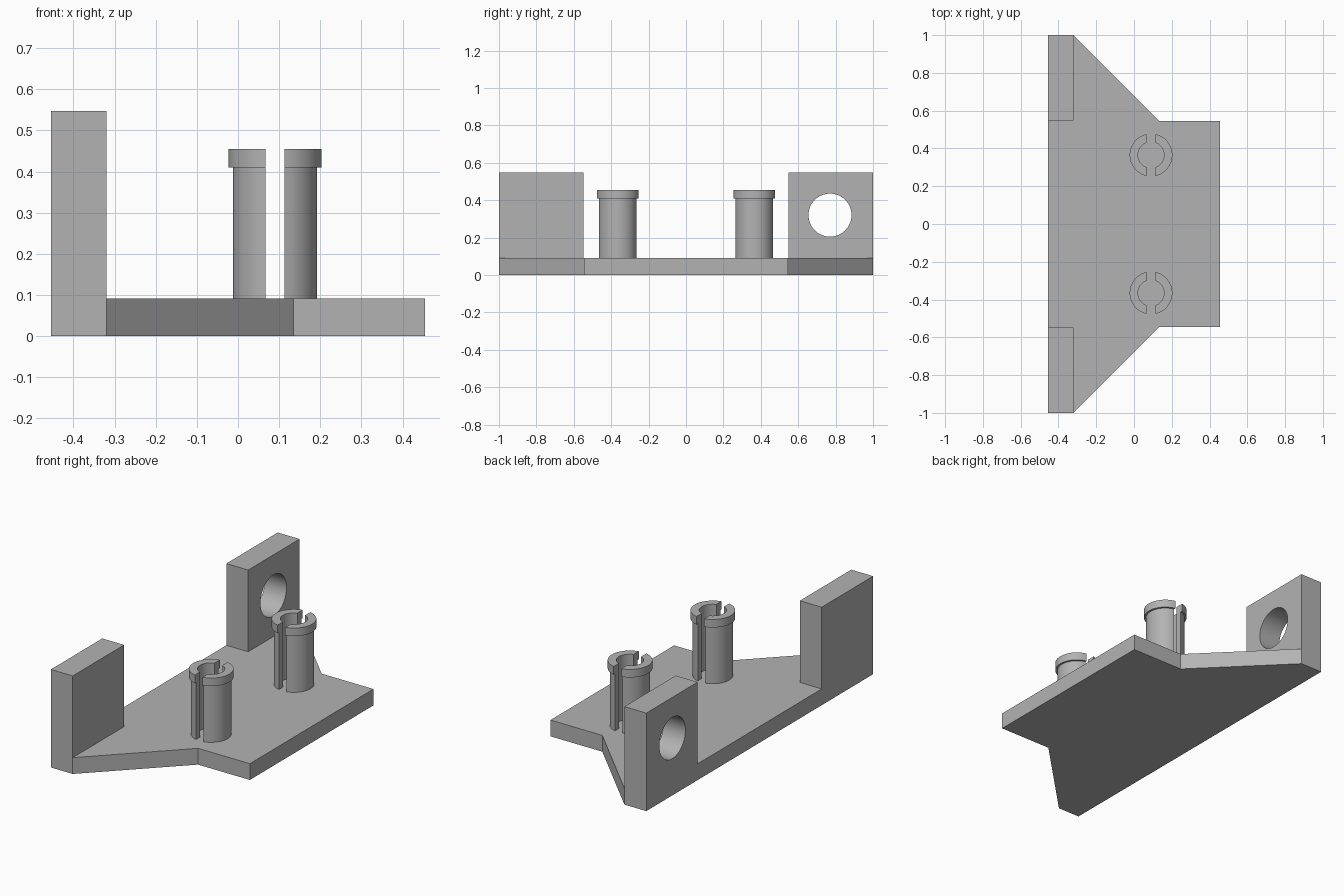
import bpy, bmesh, math
from mathutils import Matrix, Vector

cube = bpy.data.objects.get("Cube")
if cube:
    bpy.data.objects.remove(cube, do_unlink=True)

# Single plain grey material
grey = bpy.data.materials.new("plain_grey")
grey.use_nodes = True
colour = (0.45, 0.45, 0.45, 1)
grey.diffuse_color = colour
grey.node_tree.nodes["Principled BSDF"].inputs["Base Color"].default_value = colour

BASE_H = 0.091            # plate thickness
BACK_X, EAR_X = -0.455, -0.32
EAR_Y, EAR_TOP = 0.547, 0.547


def finish(bm, name, smooth=False):
    bmesh.ops.recalc_face_normals(bm, faces=bm.faces)
    mesh = bpy.data.meshes.new(name)
    bm.to_mesh(mesh)
    bm.free()
    mesh.materials.append(grey)
    obj = bpy.data.objects.new(name, mesh)
    bpy.context.collection.objects.link(obj)
    if smooth:
        bpy.ops.object.select_all(action='DESELECT')
        obj.select_set(True)
        bpy.context.view_layer.objects.active = obj
        bpy.ops.object.shade_smooth_by_angle(angle=math.radians(30))
    return obj


def prism(name, outlines, depth, matrix=Matrix(), smooth=False):
    """Extrude a flat outline along local z; further outlines become holes."""
    bm = bmesh.new()
    edges = []
    for pts in outlines:
        vs = [bm.verts.new((a, b, 0)) for a, b in pts]
        edges += [bm.edges.new((v, vs[i - 1])) for i, v in enumerate(vs)]
    bmesh.ops.triangle_fill(bm, edges=edges, use_beauty=True, normal=(0, 0, 1))
    ext = bmesh.ops.extrude_face_region(bm, geom=bm.faces[:], use_keep_orig=True)
    top = [g for g in ext["geom"] if isinstance(g, bmesh.types.BMVert)]
    bmesh.ops.translate(bm, verts=top, vec=(0, 0, depth))
    bm.transform(matrix)
    return finish(bm, name, smooth)


# Base plate, notched where the upright blocks stand
half = [(0.455, 0.545), (0.135, 0.545), (EAR_X, 1), (EAR_X, EAR_Y), (BACK_X, EAR_Y)]
prism("base_plate", [half + [(x, -y) for x, y in reversed(half)]], BASE_H)

# Upright blocks: local axes (y, z) swept along x; the rear one is bored
sweep = Matrix(((0, 0, 1, BACK_X), (1, 0, 0, 0), (0, 1, 0, 0), (0, 0, 0, 1)))
for name, y0, y1, bored in (("front_block", -1, -EAR_Y, False),
                            ("rear_block", EAR_Y, 1, True)):
    outlines = [[(y0, 0), (y1, 0), (y1, EAR_TOP), (y0, EAR_TOP)]]
    if bored:
        turns = [2 * math.pi * i / 64 for i in range(64)]
        outlines.append([(0.77 + 0.115 * math.cos(t), 0.32 + 0.115 * math.sin(t))
                         for t in turns])
    prism(name, outlines, EAR_X - BACK_X, sweep, bored)


def arc(radius, slot, n=32):
    """Half circle on the +x side, trimmed by a slot of the given half width."""
    end = math.acos(slot / radius)
    return [(radius * math.cos(t), radius * math.sin(t))
            for t in (-end + 2 * end * i / n for i in range(n + 1))]


# Split clip posts: hollow half tubes with a collar on the outside
INNER, SHAFT, COLLAR, SLOT = 0.069, 0.102, 0.113, 0.0235
for place, y in (("front", -0.365), ("rear", 0.365)):
    for side, sign in (("left", 1), ("right", -1)):
        bm = bmesh.new()
        rings = []
        for r, z in ((SHAFT, BASE_H), (SHAFT, 0.41), (COLLAR, 0.41), (COLLAR, 0.455)):
            pts = arc(r, SLOT) + arc(INNER, SLOT)[::-1]
            rings.append([bm.verts.new((0.09 + sign * a, y + b, z)) for a, b in pts])
        for low, high in zip(rings, rings[1:]):
            for i in range(len(low)):
                bm.faces.new((low[i - 1], low[i], high[i], high[i - 1]))
        bm.faces.new(rings[0])
        bm.faces.new(rings[-1])
        bmesh.ops.remove_doubles(bm, verts=bm.verts, dist=1e-5)
        finish(bm, f"{place}_clip_{side}_half", smooth=True)
